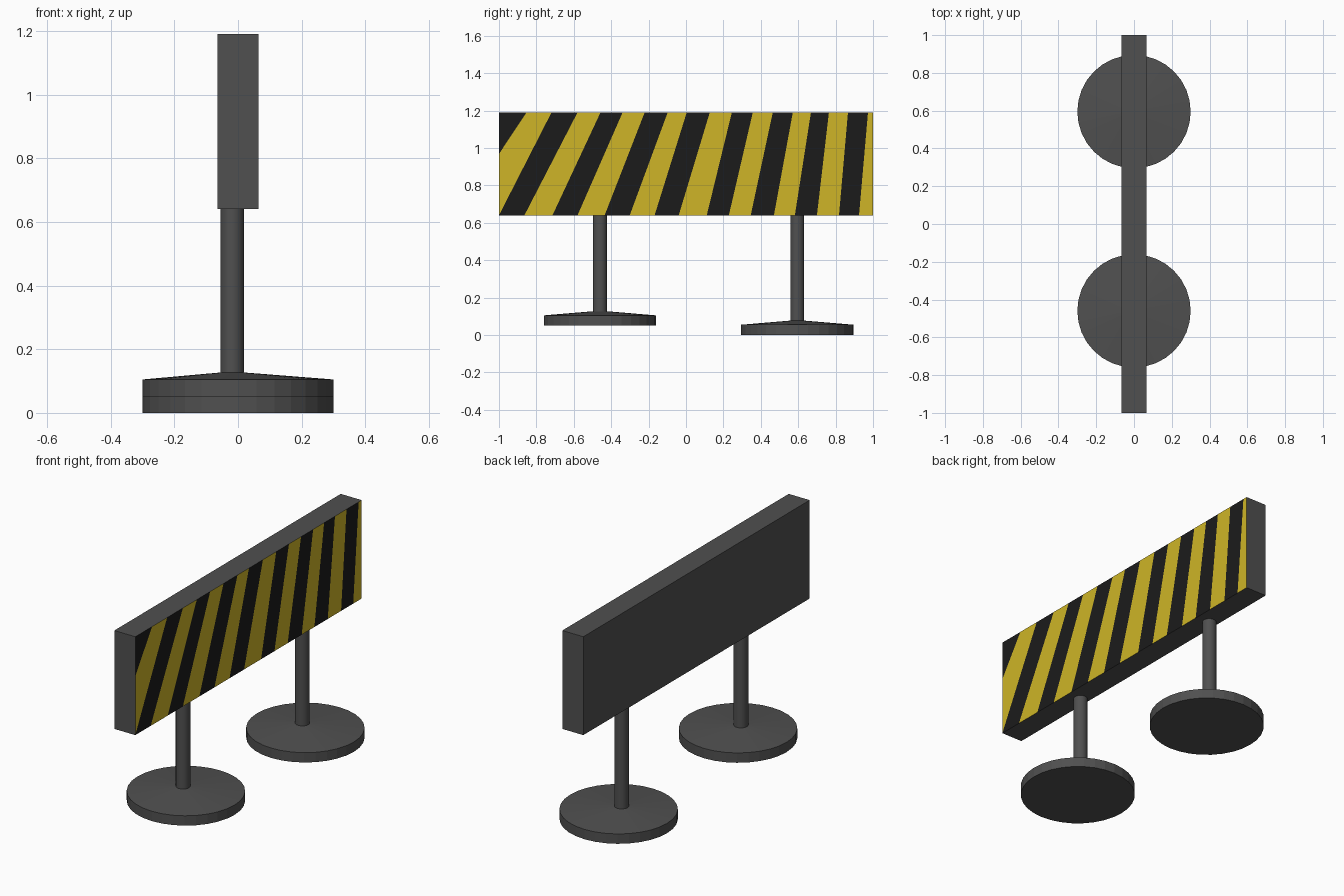
import bpy, bmesh, math
from mathutils import Vector

if "Cube" in bpy.data.objects:
    bpy.data.objects.remove(bpy.data.objects["Cube"])

Z0, Z1, HX = 0.64, 1.19, 0.065


def material(name, rgb):
    m = bpy.data.materials.new(name)
    m.diffuse_color = (*rgb, 1)
    m.use_nodes = True
    m.node_tree.nodes["Principled BSDF"].inputs["Base Color"].default_value = m.diffuse_color
    return m


grey = material("dark_grey", (0.08, 0.08, 0.08))
black = material("stripe_black", (0.011, 0.011, 0.011))
yellow = material("stripe_yellow", (0.62, 0.46, 0.02))


def finish(name, bm, mats):
    bmesh.ops.recalc_face_normals(bm, faces=bm.faces)
    me = bpy.data.meshes.new(name)
    bm.to_mesh(me)
    bm.free()
    for m in mats:
        me.materials.append(m)
    ob = bpy.data.objects.new(name, me)
    bpy.context.collection.objects.link(ob)
    return ob


def lathe(name, rings, sides):
    """Closed solid through rings of (centre x, centre y, z, radius)."""
    bm = bmesh.new()
    loops = []
    for cx, cy, z, r in rings:
        loops.append([bm.verts.new((cx + r * math.cos(2 * math.pi * i / sides),
                                    cy + r * math.sin(2 * math.pi * i / sides), z))
                      for i in range(sides)])
    for a, b in zip(loops, loops[1:]):
        for i in range(sides):
            j = (i + 1) % sides
            bm.faces.new((a[i], a[j], b[j], b[i]))
    bm.faces.new(loops[0][::-1])
    bm.faces.new(loops[-1])
    return finish(name, bm, [grey])


# Stripe borders on the board: (y at top edge, y at bottom edge)
borders = [(-.853, -1.217), (-.719, -1.0), (-.58, -.864), (-.457, -.714),
           (-.339, -.58), (-.221, -.435), (-.098, -.301), (.004, -.168),
           (.127, -.039), (.245, .111), (.357, .229), (.464, .346),
           (.571, .47), (.668, .582), (.764, .70), (.866, .818), (.973, .925)]

# Board: a box whose +x face is cut along the stripe borders
bm = bmesh.new()
bmesh.ops.create_cube(bm, size=1)
for v in bm.verts:
    v.co = Vector((v.co.x * 2 * HX, v.co.y * 2, (Z0 + Z1) / 2 + v.co.z * (Z1 - Z0)))


def striped_faces():
    return [f for f in bm.faces if all(v.co.x > HX - 1e-4 for v in f.verts)]


for top, bottom in borders:
    faces = striped_faces()
    geom = faces + list({e for f in faces for e in f.edges}) + list({v for f in faces for v in f.verts})
    bmesh.ops.bisect_plane(bm, geom=geom, dist=1e-4, plane_co=(0, top, Z1),
                           plane_no=(0, Z1 - Z0, bottom - top))
for f in striped_faces():
    c = f.calc_center_median()
    t = (c.z - Z0) / (Z1 - Z0)
    passed = sum(b + (a - b) * t < c.y for a, b in borders)
    f.material_index = 1 + passed % 2
finish("striped_board", bm, [grey, black, yellow])

# Two stands: round base with shallow conical top, and a post
PX, PR = -0.018, 0.037
for side, y, z in (("left", -0.46, 0.05), ("right", 0.595, 0.0)):
    lathe(side + "_base", [(0, y, z, 0.3), (0, y, z + 0.055, 0.3),
                           (PX, y, z + 0.077, PR)], 32)
    post = lathe(side + "_post", [(PX, y, z + 0.07, PR), (PX, y, Z0 + 0.005, PR)], 24)
    bpy.context.view_layer.objects.active = post
    post.select_set(True)
    bpy.ops.object.shade_smooth_by_angle(angle=math.radians(30))
    post.select_set(False)
